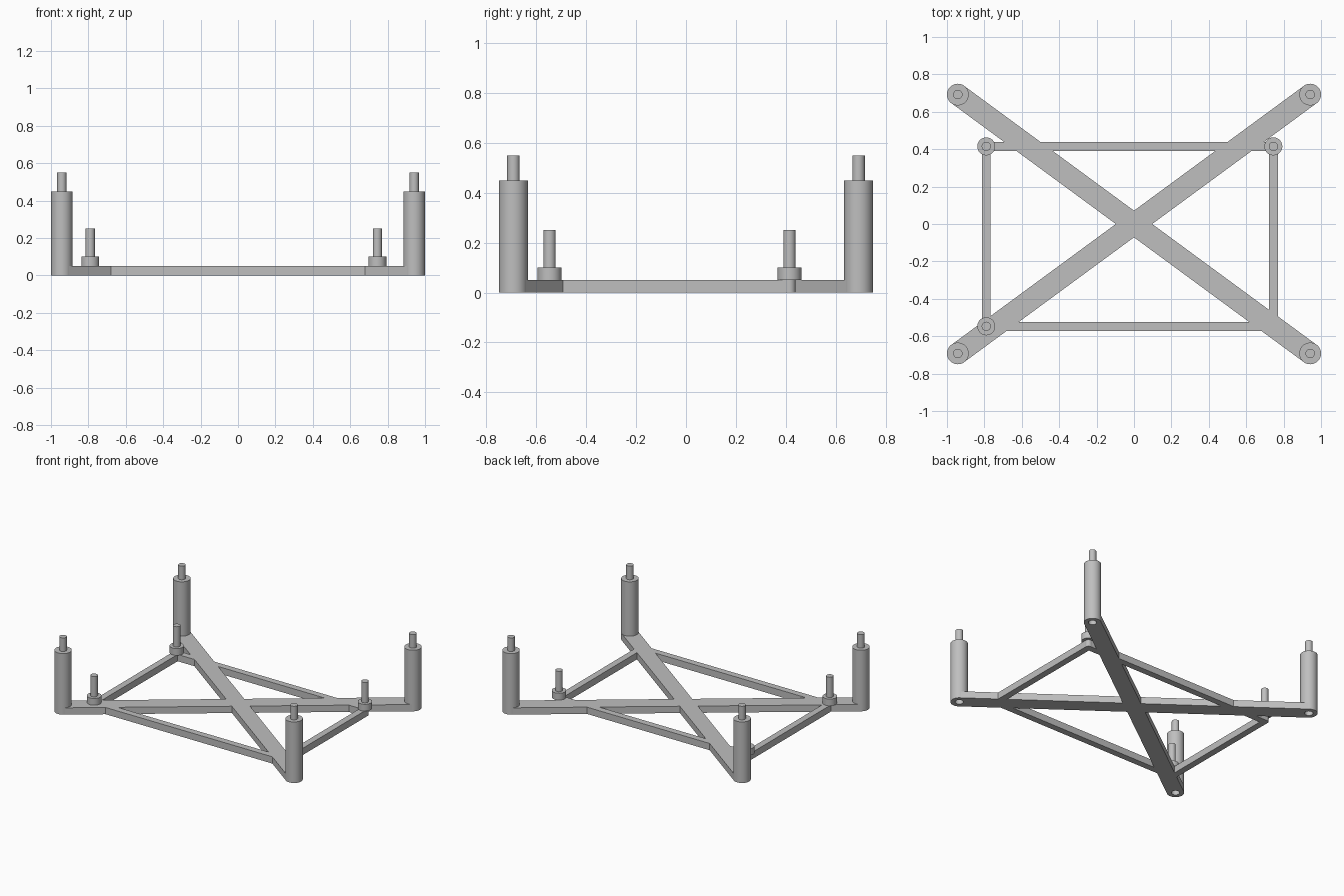
import bpy, bmesh, math
from mathutils import Matrix, Vector

cube = bpy.data.objects.get("Cube")
if cube:
    bpy.data.objects.remove(cube, do_unlink=True)

POST_X, POST_Y, POST_R = 0.942, 0.692, 0.058
LEFT, RIGHT, FRONT, BACK = 0.745, -0.79, -0.547, 0.415
THICK = 0.05
ROD_R = 0.0245

grey = bpy.data.materials.new("plain grey")
grey.use_nodes = True
colour = (0.52, 0.52, 0.52, 1)
grey.diffuse_color = colour
grey.node_tree.nodes["Principled BSDF"].inputs["Base Color"].default_value = colour


def finish(name, bm):
    bmesh.ops.recalc_face_normals(bm, faces=bm.faces[:])
    mesh = bpy.data.meshes.new(name)
    bm.to_mesh(mesh)
    bm.free()
    mesh.materials.append(grey)
    obj = bpy.data.objects.new(name, mesh)
    bpy.context.collection.objects.link(obj)
    return obj


def bar(name, start, end, width):
    """Flat straight strip between two floor points."""
    a, b = Vector(start), Vector(end)
    mid, span = (a + b) / 2, b - a
    bm = bmesh.new()
    bmesh.ops.create_cube(bm, size=1, matrix=(
        Matrix.Translation((mid.x, mid.y, THICK / 2))
        @ Matrix.Rotation(math.atan2(span.y, span.x), 4, 'Z')
        @ Matrix.Diagonal((span.length, width, THICK, 1))))
    return finish(name, bm)


def lathe(name, profile, x, y, smooth=True):
    """Turn an (r, z) profile around a vertical axis."""
    bm = bmesh.new()
    verts = [bm.verts.new((r, 0, z)) for r, z in profile]
    edges = [bm.edges.new(pair) for pair in zip(verts, verts[1:])]
    bmesh.ops.spin(bm, geom=verts + edges, cent=(0, 0, 0), axis=(0, 0, 1),
                   angle=math.tau, steps=48, use_duplicate=False)
    bmesh.ops.remove_doubles(bm, verts=bm.verts[:], dist=0.0001)
    bmesh.ops.translate(bm, verts=bm.verts[:], vec=(x, y, 0))
    obj = finish(name, bm)
    if smooth:
        bpy.ops.object.select_all(action='DESELECT')
        obj.select_set(True)
        bpy.context.view_layer.objects.active = obj
        bpy.ops.object.shade_smooth_by_angle(angle=math.radians(30))
    return obj


def combine(target, other, operation):
    mod = target.modifiers.new(operation.lower(), 'BOOLEAN')
    mod.operation, mod.solver, mod.object = operation, 'EXACT', other
    bpy.context.view_layer.objects.active = target
    bpy.ops.object.modifier_apply(modifier=mod.name)
    bpy.data.objects.remove(other, do_unlink=True)


# Crossed beams with four thin braces, joined into one flat frame
frame = bar("cross_frame", (-POST_X, -POST_Y), (POST_X, POST_Y), POST_R * 2 - 0.001)
combine(frame, bar("beam", (-POST_X, POST_Y), (POST_X, -POST_Y), POST_R * 2 - 0.001), 'UNION')
corners = [(RIGHT, FRONT), (LEFT, FRONT), (LEFT, BACK), (RIGHT, BACK)]
for i, corner in enumerate(corners):
    combine(frame, bar("brace", corner, corners[i - 1], 0.048), 'UNION')

# Corner posts: stepped top pin and matching socket underneath
post_profile = [(0, 0.11), (0.028, 0.11), (0.028, 0), (POST_R, 0),
                (POST_R, 0.45), (0.025, 0.45), (0.025, 0.55), (0, 0.55)]
cut_profile = [(0, -0.1), (0.052, -0.1), (0.052, 0.2), (0, 0.2)]
for side, sx in (("left", 1), ("right", -1)):
    for end, sy in (("front", -1), ("back", 1)):
        x, y = sx * POST_X, sy * POST_Y
        combine(frame, lathe("cutter", cut_profile, x, y, smooth=False), 'DIFFERENCE')
        lathe(f"{end}_{side}_post", post_profile, x, y)

# Standoffs with collars on three brace corners
standoff_profile = [(0, 0), (ROD_R, 0), (ROD_R, THICK), (0.048, THICK),
                    (0.048, 0.1), (ROD_R, 0.1), (ROD_R, 0.25), (0, 0.25)]
for name, x, y in (("front_right", RIGHT, FRONT), ("back_right", RIGHT, BACK),
                   ("back_left", LEFT, BACK)):
    lathe(name + "_standoff", standoff_profile, x, y)
